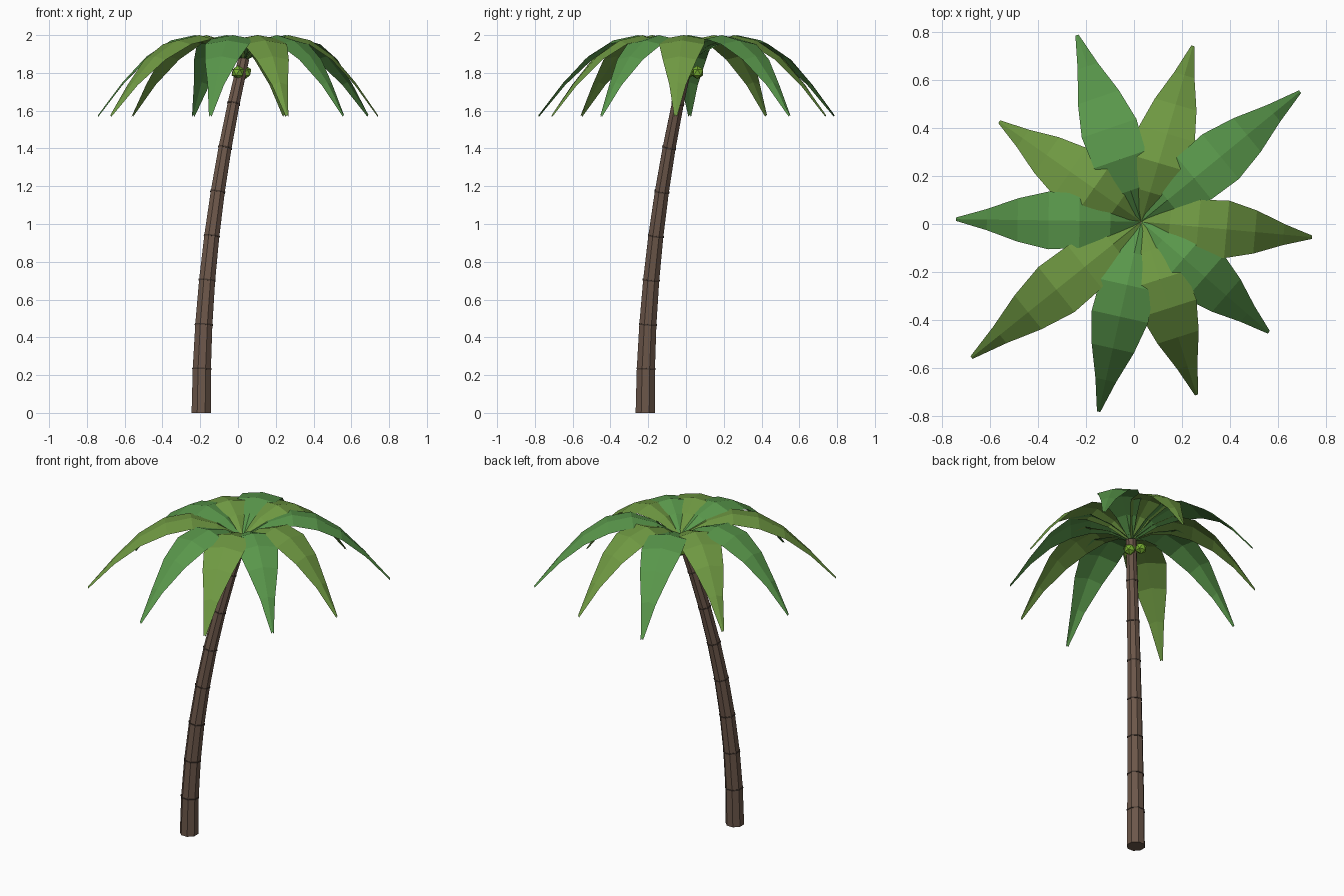
import bpy, bmesh, math
from mathutils import Vector, Matrix

if "Cube" in bpy.data.objects:
    bpy.data.objects.remove(bpy.data.objects["Cube"])


def material(name, rgb):
    m = bpy.data.materials.new(name)
    m.diffuse_color = (*rgb, 1)
    m.use_nodes = True
    m.node_tree.nodes["Principled BSDF"].inputs["Base Color"].default_value = m.diffuse_color
    return m


BARK = material("bark", (0.15, 0.095, 0.068))
BAND = material("dark_bark", (0.06, 0.04, 0.03))
GREEN = material("leaf_green", (0.10, 0.31, 0.07))
OLIVE = material("leaf_olive", (0.16, 0.32, 0.055))
NUT = material("nut_green", (0.18, 0.42, 0.03))


def add_object(name, bm, mat):
    me = bpy.data.meshes.new(name)
    bm.to_mesh(me)
    bm.free()
    me.materials.append(mat)
    ob = bpy.data.objects.new(name, me)
    bpy.context.collection.objects.link(ob)
    return ob


# Leaning trunk path and taper
SIDES, STEPS, TOP = 8, 8, 1.873


def path(t):
    return Vector((-0.195 + 0.225 * t * t, -0.216 + 0.226 * t * t, TOP * t))


def radius(t):
    return 0.055 - 0.024 * t


def section(bm, t, r):
    # The base is cut flat, higher sections follow the lean
    tangent = Vector((0.45 * t, 0.452 * t, TOP))
    rot = Vector((0, 0, 1)).rotation_difference(tangent)
    ring = []
    for i in range(SIDES):
        a = 2 * math.pi * (i + 0.5) / SIDES
        ring.append(bm.verts.new(path(t) + rot @ Vector((r * math.cos(a), r * math.sin(a), 0))))
    return ring


def tube(name, stations, mat):
    bm = bmesh.new()
    rings = [section(bm, t, r) for t, r in stations]
    for a, b in zip(rings, rings[1:]):
        for i in range(SIDES):
            j = (i + 1) % SIDES
            bm.faces.new((a[i], a[j], b[j], b[i]))
    bm.faces.new(rings[0][::-1])
    bm.faces.new(rings[-1])
    return add_object(name, bm, mat)


tube("trunk", [(i / STEPS, radius(i / STEPS)) for i in range(STEPS + 1)], BARK)

# Thin growth bands round the trunk
for i in range(1, STEPS):
    t = i / STEPS
    r = radius(t) + 0.003
    tube(f"trunk_band_{i}", [(t - 0.002, r), (t + 0.002, r)], BAND)

# Arching fronds, folded down along the midrib
CROWN = Vector((0.03, 0.01, 0))
HEIGHT = [1.872, 1.958, 2.0, 1.972, 1.888, 1.75, 1.578]
HALF_WIDTH = [0.008, 0.06, 0.113, 0.12, 0.09, 0.044, 0.007]
TIPS = [(0.74, -0.055), (0.69, 0.55), (0.245, 0.74), (-0.237, 0.785), (-0.56, 0.425),
        (-0.74, 0.02), (-0.675, -0.555), (-0.147, -0.78), (0.26, -0.71), (0.56, -0.45)]

for k, (x, y) in enumerate(TIPS):
    bm = bmesh.new()
    out = Vector((x, y, 0)) - CROWN
    side = Vector((-out.y, out.x, 0)).normalized()
    rows = []
    for i, (z, w) in enumerate(zip(HEIGHT, HALF_WIDTH)):
        mid = CROWN + out * (i / 6) + Vector((0, 0, z))
        drop = Vector((0, 0, -0.01 - 0.09 * w))
        rows.append([bm.verts.new(p) for p in (mid - side * w + drop, mid, mid + side * w + drop)])
    for a, b in zip(rows, rows[1:]):
        for s in (0, 1):
            bm.faces.new((a[s], b[s], b[s + 1], a[s + 1]))
    add_object(f"frond_{k + 1}", bm, GREEN if k % 2 else OLIVE)

# Cluster of faceted nuts under the crown
for k, (x, y) in enumerate([(-0.002, 0.06), (0.038, 0.008), (0.0, -0.035)]):
    bm = bmesh.new()
    bmesh.ops.create_icosphere(bm, subdivisions=1, radius=0.036,
                               matrix=Matrix.Translation((x, y, 1.803)))
    add_object(f"nut_{k + 1}", bm, NUT)
